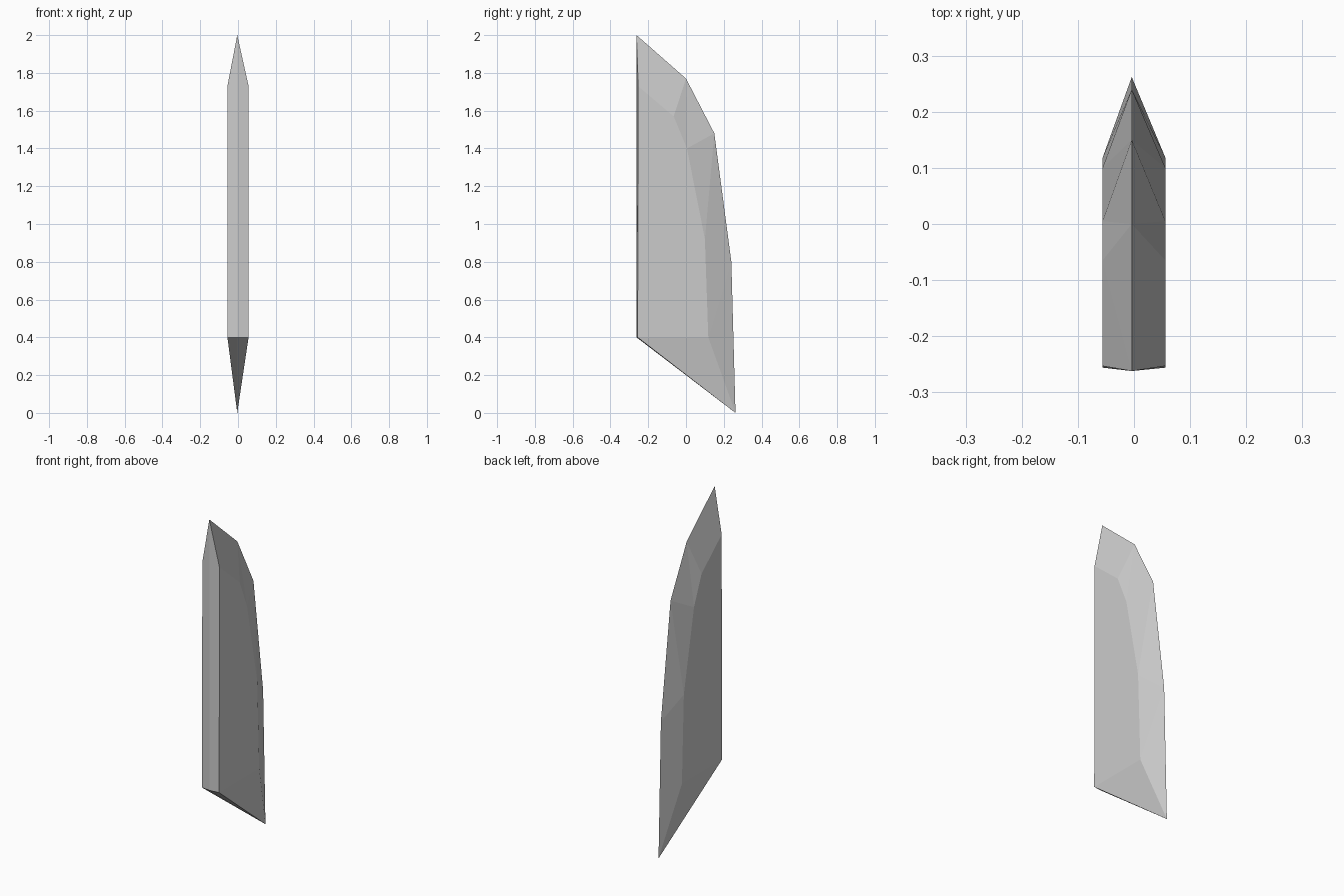
import bpy
import bmesh

cube = bpy.data.objects.get("Cube")
if cube:
    bpy.data.objects.remove(cube, do_unlink=True)

# Plain grey metal
grey = bpy.data.materials.new("light_grey")
grey.use_nodes = True
colour = (0.6, 0.6, 0.6, 1)
grey.diffuse_color = colour
grey.node_tree.nodes["Principled BSDF"].inputs["Base Color"].default_value = colour

# Side profiles (y, z): the sharp rim, and the border of each flat side
RIM_X, HALF = -0.004, 0.056
rim = [(-0.262, 2.0), (0.0, 1.77), (0.15, 1.48), (0.24, 0.8), (0.262, 0.0)]
flat = [(-0.253, 1.73), (-0.065, 1.57), (0.005, 1.4), (0.1, 0.92), (0.118, 0.4)]
spine_foot = (-0.262, 0.4)
flat_foot = (-0.256, 0.4)

bm = bmesh.new()


def points(profile, x):
    return [bm.verts.new((x, y, z)) for y, z in profile]


edge = points(rim, RIM_X)
foot = points([spine_foot], RIM_X)[0]

# Each half: flat side, bevels along the cutting edge, spine and base
for x in (-HALF, HALF):
    side = points(flat, x)
    corner = points([flat_foot], x)[0]
    bm.faces.new(side + [corner])
    for i in range(len(side) - 1):
        bm.faces.new((edge[i], edge[i + 1], side[i + 1]))
        bm.faces.new((edge[i], side[i + 1], side[i]))
    bm.faces.new((edge[0], side[0], corner, foot))
    bm.faces.new((corner, side[-1], edge[-1]))
    bm.faces.new((foot, corner, edge[-1]))

bmesh.ops.recalc_face_normals(bm, faces=bm.faces[:])
mesh = bpy.data.meshes.new("blade")
bm.to_mesh(mesh)
bm.free()
mesh.materials.append(grey)
blade = bpy.data.objects.new("blade", mesh)
bpy.context.collection.objects.link(blade)
